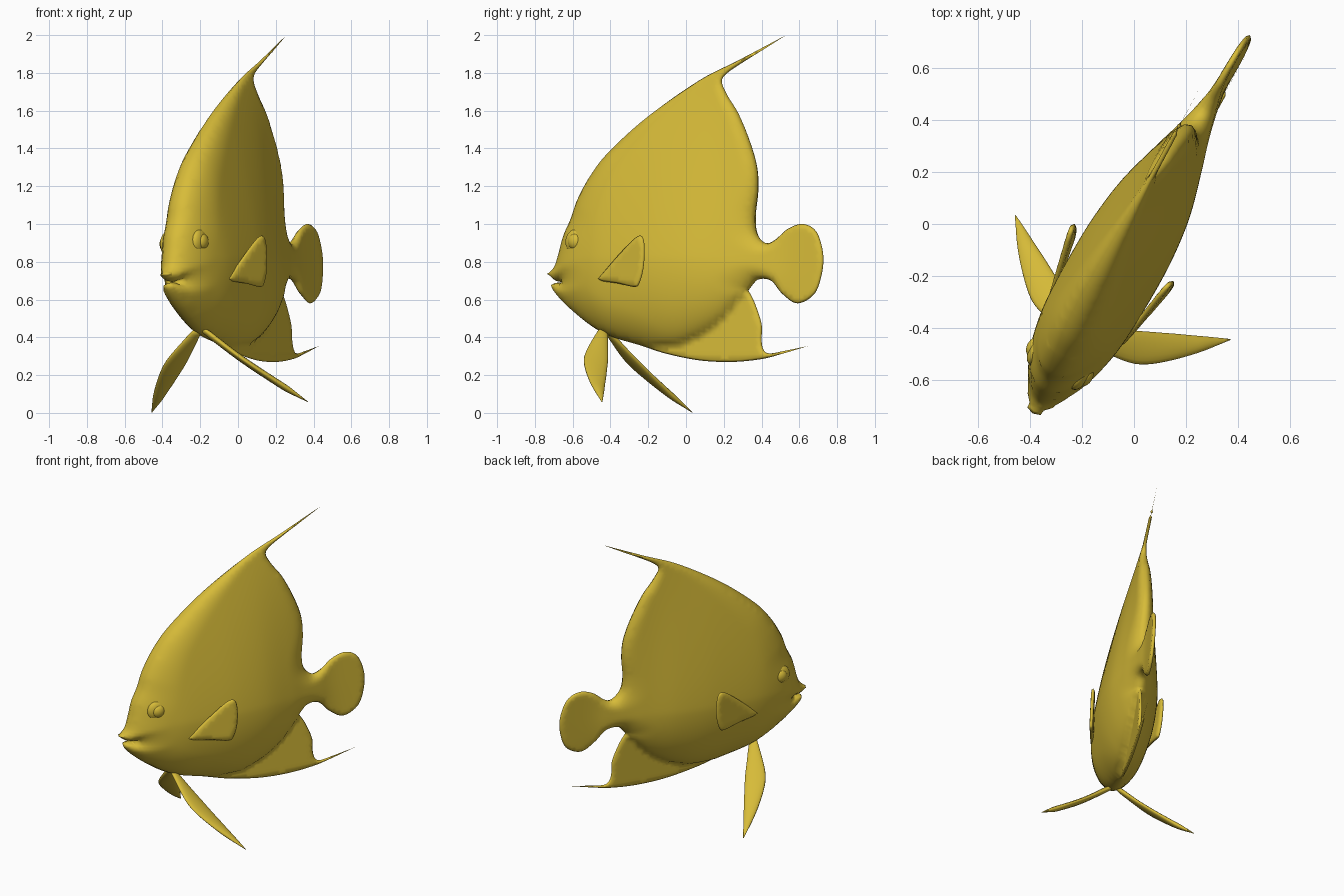
import bpy, bmesh
from math import sin, cos, pi, radians, sqrt
from mathutils import Vector, kdtree
from mathutils.geometry import delaunay_2d_cdt

if "Cube" in bpy.data.objects:
    bpy.data.objects.remove(bpy.data.objects["Cube"])

gold = bpy.data.materials.new("gold")
gold.diffuse_color = (0.68, 0.50, 0.04, 1)
gold.use_nodes = True
gold.node_tree.nodes["Principled BSDF"].inputs["Base Color"].default_value = gold.diffuse_color


def place(y, z, w):
    """Side-view position on the fish's mid-plane, pushed sideways by w (yawed 30 deg, slight roll)."""
    t0 = 0.025 - 0.055 * (z - 0.77)
    return Vector(((t0 + 0.5 * y) / 0.866 + 0.866 * w, y - 0.5 * w, z + 0.058 * w))


def spline(pts, step=0.012):
    """Catmull-Rom through points, evenly dense, last point left out."""
    p = [Vector(q) for q in pts]
    p = [p[0] * 2 - p[1]] + p + [p[-1] * 2 - p[-2]]
    out = []
    for a, b, c, d in zip(p, p[1:], p[2:], p[3:]):
        n = max(2, int((c - b).length / step))
        for i in range(n):
            t = i / n
            out.append(0.5 * (2 * b + (c - a) * t + (2 * a - 5 * b + 4 * c - d) * t * t
                              + (3 * b - a - 3 * c + d) * t ** 3))
    return out


def table(pts):
    """Smooth 1D lookup function."""
    s = spline(pts) + [Vector(pts[-1])]

    def f(x):
        if x <= s[0].x:
            return s[0].y
        for a, b in zip(s, s[1:]):
            if x <= b.x:
                return a.y + (b.y - a.y) * (x - a.x) / max(b.x - a.x, 1e-6)
        return s[-1].y
    return f


def finish(bm, name):
    bmesh.ops.recalc_face_normals(bm, faces=bm.faces)
    me = bpy.data.meshes.new(name)
    bm.to_mesh(me)
    bm.free()
    me.materials.append(gold)
    for f in me.polygons:
        f.use_smooth = True
    ob = bpy.data.objects.new(name, me)
    bpy.context.collection.objects.link(ob)
    return ob


def pillow(name, curves, thick, centre, round_k=1.3, grid=0.02):
    """Fill an outline and puff it to both sides with rounded rims."""
    rim = [p for c in curves for p in spline(c)]
    n = len(rim)
    if sum(rim[i - 1].x * rim[i].y - rim[i].x * rim[i - 1].y for i in range(n)) < 0:
        rim.reverse()
    tree = kdtree.KDTree(n)
    for i, p in enumerate(rim):
        tree.insert((p.x, p.y, 0), i)
    tree.balance()

    def dist(p):
        return tree.find((p.x, p.y, 0))[2]
    pts = list(rim)
    for i in range(n):
        t = (rim[(i + 1) % n] - rim[i - 1]).normalized()
        q = rim[i] + Vector((-t.y, t.x)) * 0.009
        if dist(q) > 0.0075:
            pts.append(q)
    x0, x1 = min(p.x for p in rim), max(p.x for p in rim)
    y0, y1 = min(p.y for p in rim), max(p.y for p in rim)
    for j in range(int((y1 - y0) / grid) + 1):
        for i in range(int((x1 - x0) / grid) + 1):
            q = Vector((x0 + (i + 0.5 * (j % 2)) * grid, y0 + j * grid))
            if dist(q) > 0.02:
                pts.append(q)
    vs, _, fs, *_ = delaunay_2d_cdt(pts, [], [list(range(n))], 1, 1e-6)
    bm = bmesh.new()
    made = {}

    def vert(i, side):
        p = vs[i]
        d = dist(p)
        key = (i, 0 if d < 1e-4 else side)
        if key not in made:
            b = thick(p.x, p.y)
            e = min(d / max(0.02, round_k * b), 1)
            h = b * sqrt(max(0, 1 - (1 - e) ** 2))
            made[key] = bm.verts.new(place(p.x, p.y, centre(p.x) + key[1] * h))
        return made[key]
    for f in fs:
        a = [vert(i, 1) for i in f]
        b = [vert(i, -1) for i in reversed(f)]
        bm.faces.new(a)
        if set(a) != set(b):
            bm.faces.new(b)
    return finish(bm, name)


# Body with dorsal, tail and anal fins: side outline split at its corners
outline = [
    [(-.73, .735), (-.69, .775), (-.665, .85), (-.64, .94), (-.60, 1.03), (-.565, 1.13),
     (-.495, 1.26), (-.394, 1.39), (-.19, 1.577), (.07, 1.76), (.28, 1.868), (.53, 2.0)],
    [(.53, 2.0), (.42, 1.93), (.3, 1.855), (.22, 1.80), (.19, 1.755), (.22, 1.68), (.28, 1.58),
     (.34, 1.43), (.375, 1.3), (.38, 1.18), (.365, 1.04), (.375, .95), (.42, .90), (.47, .915),
     (.54, .975), (.62, 1.0), (.69, .96), (.725, .85), (.72, .74), (.68, .63), (.59, .58),
     (.51, .63), (.45, .70), (.38, .705), (.33, .65)],
    [(.33, .65), (.365, .58), (.40, .47), (.40, .385), (.41, .335), (.44, .315), (.52, .328), (.65, .355)],
    [(.65, .355), (.5, .31), (.4, .285), (.25, .27), (.08, .277), (-.1, .312), (-.25, .36),
     (-.4, .405), (-.5, .46), (-.6, .54), (-.67, .61), (-.705, .66), (-.70, .685), (-.65, .692)],
    [(-.65, .692), (-.69, .70), (-.73, .735)],
]
along = table([(-.75, .05), (-.68, .07), (-.6, .105), (-.5, .135), (-.38, .158), (-.2, .165), (-.05, .16),
               (.1, .137), (.25, .09), (.35, .055), (.45, .026), (.55, .006), (.75, 0)])
belly = table([(-.75, .5), (-.6, .46), (-.4, .37), (-.1, .35), (.05, .39), (.2, .49), (.35, .65), (.5, .62), (.75, .5)])


def body_thick(y, z):
    if z > 0.8:
        g = max(0, 1 - (z - 0.8) ** 1.3)
    else:
        q = (0.8 - z) / (0.8 - belly(y))
        g = max(0, 1 - q * q) ** 0.6
    return 0.011 + along(y) * g


pillow("body", outline, body_thick, lambda y: 0)

# Paired parts
pectoral = [[(-.39, .70), (-.33, .76), (-.25, .84), (-.165, .915), (-.125, .922), (-.11, .87),
             (-.115, .76), (-.14, .675), (-.17, .655), (-.27, .675), (-.36, .688), (-.39, .70)]]
centre_line = table([(0, -.43), (.38, -.38), (.7, -.30), (1, -.206)])
half_width = table([(0, .022), (.2, .047), (.4, .064), (.6, .054), (.8, .032), (1, .002)])

for side, label in ((1, "left"), (-1, "right")):
    # Pectoral fin, flaring away from the body
    pillow(label + "_pectoral_fin", pectoral, lambda y, z: 0.012,
           lambda y, s=side: s * (0.16 + 0.22 * (y + 0.38)), 1.5)

    # Pelvic fin: leaf-shaped blade lofted along its centre line
    bm = bmesh.new()
    rings = []
    for i in range(25):
        f = i / 24
        hw = half_width(f)
        th = 0.018 * min(1, hw / 0.03)
        ring = []
        for k in range(16):
            a = 2 * pi * k / 16
            c, u = hw * cos(a), th * sin(a)
            ring.append(bm.verts.new(place(centre_line(f) + .75 * c,
                                           .44 - .41 * f + .78 * u,
                                           side * (.015 + .463 * f - .5 * c + .62 * u))))
        rings.append(ring)
    for r, s in zip(rings, rings[1:]):
        for k in range(16):
            bm.faces.new((r[k], r[k - 1], s[k - 1], s[k]))
    bm.faces.new(rings[0])
    bm.faces.new(rings[-1])
    finish(bm, label + "_pelvic_fin")

    # Eye: soft socket swelling and eyeball
    for part, r, flat, w in (("eye_socket", .068, .034, .095), ("eyeball", .043, .032, .11)):
        bm = bmesh.new()
        bmesh.ops.create_uvsphere(bm, u_segments=32, v_segments=16, radius=1)
        ob = finish(bm, label + "_" + part)
        ob.scale = (flat, r, r)
        ob.rotation_euler = (0, 0, radians(-30))
        ob.location = place(-.53, .90, side * w)
